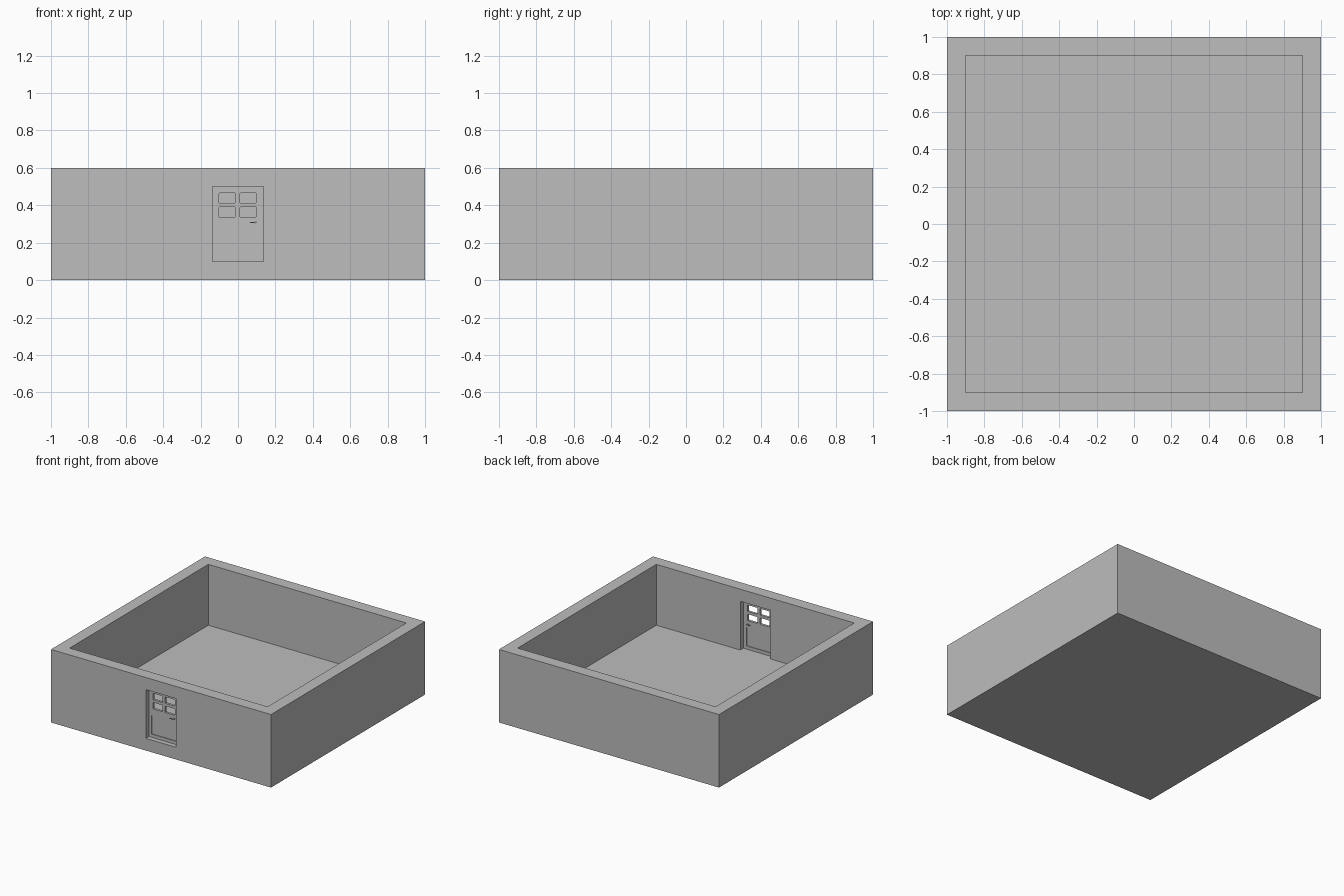
import bpy, bmesh, math
from mathutils import Matrix

if "Cube" in bpy.data.objects:
    bpy.data.objects.remove(bpy.data.objects["Cube"], do_unlink=True)

grey = bpy.data.materials.new("plain grey")
grey.use_nodes = True
grey.diffuse_color = (0.51, 0.51, 0.51, 1)
grey.node_tree.nodes["Principled BSDF"].inputs["Base Color"].default_value = grey.diffuse_color


def finish(name, bm):
    mesh = bpy.data.meshes.new(name)
    bm.to_mesh(mesh)
    bm.free()
    mesh.materials.append(grey)
    obj = bpy.data.objects.new(name, mesh)
    bpy.context.collection.objects.link(obj)
    return obj


def box(name, x, y, z, rounding=0):
    """Box from (low, high) ranges; rounding softens the edges along y."""
    bm = bmesh.new()
    bmesh.ops.create_cube(bm, size=1)
    for v in bm.verts:
        v.co = [r[0] if c < 0 else r[1] for c, r in zip(v.co, (x, y, z))]
    if rounding:
        along_y = [e for e in bm.edges
                   if abs(e.verts[0].co.y - e.verts[1].co.y) > 1e-5]
        bmesh.ops.bevel(bm, geom=along_y, offset=rounding, segments=2,
                        profile=0.5, affect='EDGES')
    return finish(name, bm)


def cut(target, cutter):
    """Subtract the cutter, then delete it."""
    mod = target.modifiers.new("cut", 'BOOLEAN')
    mod.operation, mod.solver, mod.object = 'DIFFERENCE', 'EXACT', cutter
    bpy.context.view_layer.objects.active = target
    bpy.ops.object.modifier_apply(modifier=mod.name)
    bpy.data.objects.remove(cutter, do_unlink=True)


# Open-topped shell with a thick floor and a doorway through the front wall
FLOOR, DOOR_TOP, HALF = 0.1, 0.5, 0.137
shell = box("walls_and_floor", (-1, 1), (-1, 1), (0, 0.6))
cut(shell, box("cavity", (-0.9, 0.9), (-0.9, 0.9), (FLOOR, 0.8)))
cut(shell, box("doorway", (-HALF, HALF), (-1.1, -0.8), (FLOOR, DOOR_TOP)))

# Thin door set in the middle of the wall
FRONT, BACK = -0.96, -0.94
door = box("door", (-HALF, HALF), (FRONT, BACK), (FLOOR, DOOR_TOP))

# Four open window panes
for x in ((-0.102, -0.014), (0.01, 0.098)):
    for z in ((0.337, 0.39), (0.412, 0.465)):
        cut(door, box("pane", x, (-1.1, -0.8), z, rounding=0.004))

# Sunken lower panel on both faces
for y in ((FRONT - 0.1, FRONT + 0.006), (BACK - 0.006, BACK + 0.1)):
    cut(door, box("panel", (-0.113, 0.109), y, (0.126, 0.278)))

# Lever handle on each side, joined by a round spindle
for side, face, out in (("outer", FRONT, -1), ("inner", BACK, 1)):
    y = sorted((face + out * 0.012, face + out * 0.018))
    box(side + "_handle_lever", (0.064, 0.1), y, (0.306, 0.311), rounding=0.001)

bm = bmesh.new()
bmesh.ops.create_cone(bm, cap_ends=True, segments=16, radius1=0.005,
                      radius2=0.005, depth=0.05,
                      matrix=Matrix.Translation((0.095, -0.95, 0.3085))
                      @ Matrix.Rotation(math.pi / 2, 4, 'X'))
finish("handle_spindle", bm)
